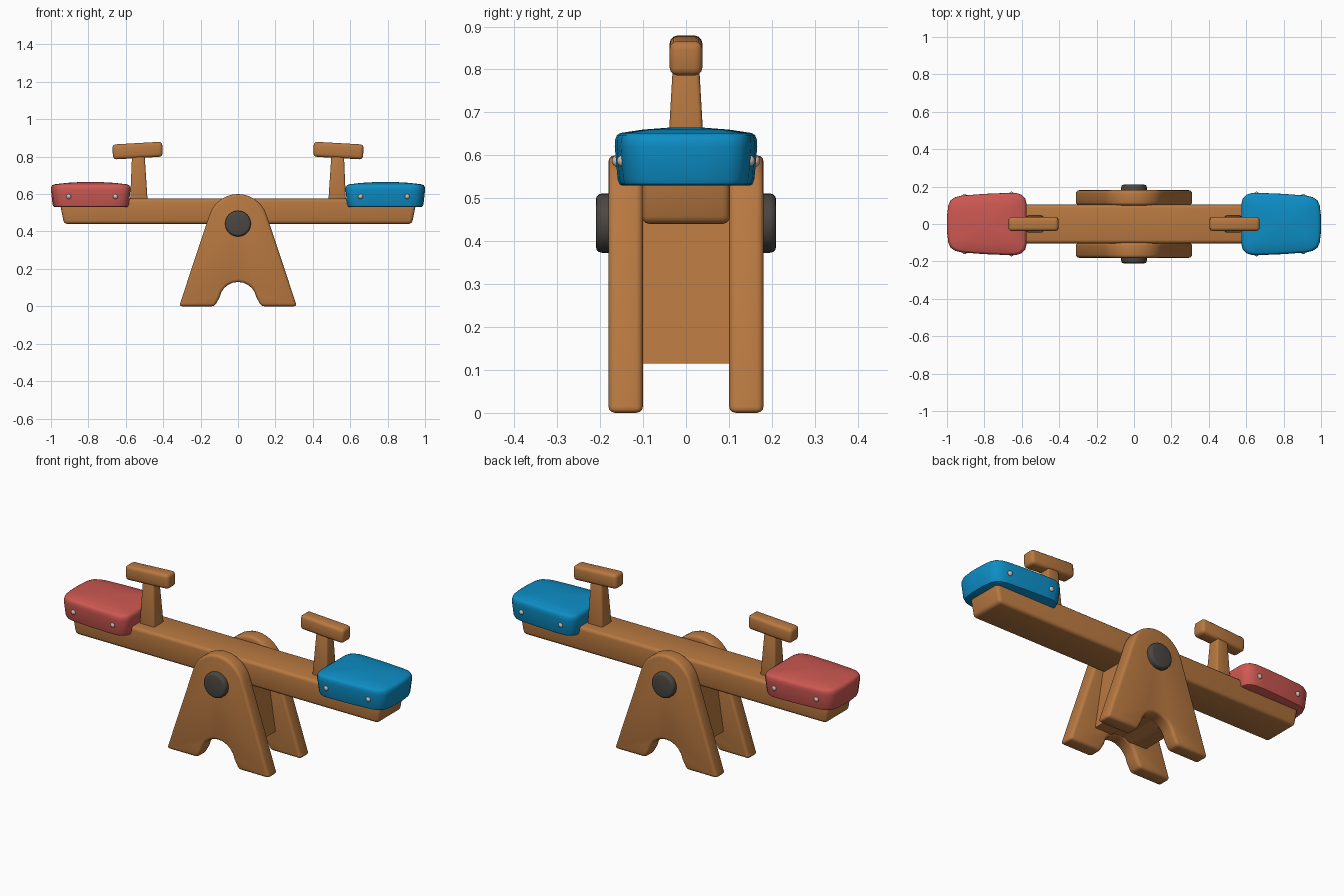
import bpy, bmesh, math
from mathutils import Matrix

if "Cube" in bpy.data.objects:
    bpy.data.objects.remove(bpy.data.objects["Cube"])


def mat(name, rgb):
    m = bpy.data.materials.new(name)
    m.diffuse_color = (*rgb, 1)
    m.use_nodes = True
    m.node_tree.nodes["Principled BSDF"].inputs["Base Color"].default_value = m.diffuse_color
    return m


WOOD = mat("wood", (0.48, 0.19, 0.052))
RED = mat("red", (0.61, 0.098, 0.084))
BLUE = mat("blue", (0.004, 0.27, 0.56))
DARK = mat("dark metal", (0.07, 0.062, 0.055))
PALE = mat("pale metal", (0.62, 0.5, 0.45))


def finish(name, bm, material, bevel=0.0, segs=3):
    bmesh.ops.recalc_face_normals(bm, faces=bm.faces)
    me = bpy.data.meshes.new(name)
    bm.to_mesh(me)
    bm.free()
    ob = bpy.data.objects.new(name, me)
    bpy.context.collection.objects.link(ob)
    me.materials.append(material)
    bpy.ops.object.select_all(action='DESELECT')
    ob.select_set(True)
    bpy.context.view_layer.objects.active = ob
    if bevel:
        mod = ob.modifiers.new("bevel", 'BEVEL')
        mod.width, mod.segments = bevel, segs
        mod.limit_method, mod.angle_limit = 'ANGLE', math.radians(35)
        bpy.ops.object.modifier_apply(modifier=mod.name)
    bpy.ops.object.shade_smooth_by_angle(angle=math.radians(40))
    return ob


def loft(name, rings, material, bevel=0.0):
    """Skin closed rings of 3D points and cap both ends."""
    bm = bmesh.new()
    vs = [[bm.verts.new(p) for p in r] for r in rings]
    n = len(rings[0])
    for a, b in zip(vs, vs[1:]):
        for i in range(n):
            bm.faces.new((a[i], a[(i + 1) % n], b[(i + 1) % n], b[i]))
    bm.faces.new(vs[0])
    bm.faces.new(vs[-1])
    return finish(name, bm, material, bevel)


def prism(name, pts, y0, y1, material, bevel):
    """Extrude an x-z profile along y."""
    return loft(name, [[(x, y, z) for x, z in pts] for y in (y0, y1)], material, bevel)


def rect(cx, hx, hy, z):
    return [(cx - hx, -hy, z), (cx + hx, -hy, z), (cx + hx, hy, z), (cx - hx, hy, z)]


def arc(cz, r, a0, a1, n):
    return [(r * math.cos(math.radians(a0 + (a1 - a0) * i / n)),
             cz + r * math.sin(math.radians(a0 + (a1 - a0) * i / n))) for i in range(n + 1)]


# Plank
prism("plank", [(-0.93, 0.44), (0.93, 0.44), (0.957, 0.575), (-0.957, 0.575)],
      -0.103, 0.103, WOOD, 0.018)

# A-shaped side supports with rounded top and arched foot
panel = ([(0.125, 0.0), (0.315, 0.0)] + arc(0.44, 0.16, 18, 162, 14)
         + [(-0.315, 0.0), (-0.125, 0.0)] + arc(0.03, 0.1, 170, 10, 10))
for side, s in (("front", -1), ("back", 1)):
    prism(side + "_support", panel, s * 0.1, s * 0.181, WOOD, 0.016)

# Block joining the supports, following the arch
prism("centre_block", [(0.16, 0.115), (0.11, 0.45), (-0.11, 0.45), (-0.16, 0.115),
                       (-0.06, 0.115), (-0.03, 0.132), (0.03, 0.132), (0.06, 0.115)],
      -0.11, 0.11, WOOD, 0.0)

# Pivot pin
bm = bmesh.new()
bmesh.ops.create_cone(bm, cap_ends=True, segments=32, radius1=0.069, radius2=0.069, depth=0.42,
                      matrix=Matrix.Translation((0, 0, 0.442)) @ Matrix.Rotation(math.pi / 2, 4, 'X'))
finish("pivot_pin", bm, DARK, 0.014)

# Seats, handles and bolts at both ends
half = [(0.575, 0.11), (0.582, 0.138), (0.6, 0.156), (0.63, 0.166), (0.68, 0.166), (0.8, 0.161),
        (0.92, 0.152), (0.955, 0.144), (0.98, 0.127), (0.993, 0.1), (1.0, 0.04)]
outline = half + [(x, -y) for x, y in reversed(half)]
# (scale, z) of each seat layer, from base to domed top
layers = [(0.9, 0.53), (0.935, 0.533), (0.96, 0.545), (1.0, 0.62), (0.995, 0.636), (0.97, 0.647),
          (0.92, 0.652), (0.6, 0.66), (0.2, 0.665)]
for side, s, colour in (("left", -1, RED), ("right", 1, BLUE)):
    loft(side + "_seat",
         [[(s * (0.79 + (x - 0.79) * k), y * k, z) for x, y in outline] for k, z in layers], colour)
    loft(side + "_handle_post",
         [rect(s * 0.53, 0.047, 0.045, 0.56), rect(s * 0.533, 0.033, 0.03, 0.82)], WOOD, 0.01)
    prism(side + "_handle_grip", [(s * 0.403, 0.8), (s * 0.668, 0.785), (s * 0.672, 0.865),
                                  (s * 0.405, 0.88)], -0.038, 0.038, WOOD, 0.018)
    for x in (0.655, 0.905):
        for y in (-1, 1):
            bm = bmesh.new()
            bmesh.ops.create_uvsphere(bm, u_segments=12, v_segments=8, radius=0.014,
                                      matrix=Matrix.Translation((s * x, y * (0.159 if x < 0.8 else 0.147), 0.587)))
            finish(side + "_seat_bolt", bm, PALE)
